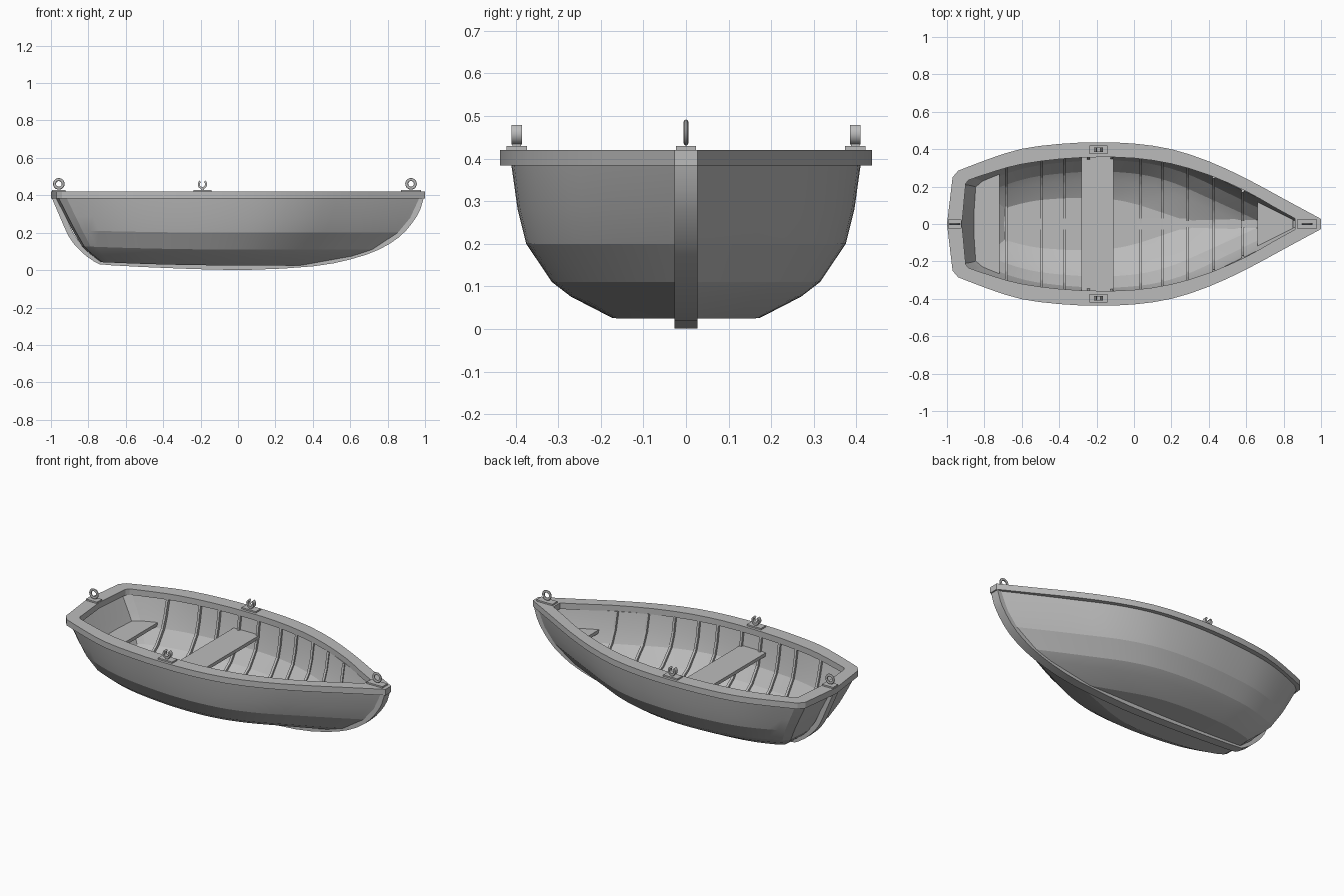
import bpy, bmesh, math
from mathutils import Vector

if "Cube" in bpy.data.objects:
    bpy.data.objects.remove(bpy.data.objects["Cube"])

grey = bpy.data.materials.new("plain_grey")
grey.use_nodes = True
grey.diffuse_color = (0.5, 0.5, 0.5, 1)
grey.node_tree.nodes["Principled BSDF"].inputs["Base Color"].default_value = (0.5, 0.5, 0.5, 1)


def finish(name, bm, angle=25):
    bmesh.ops.recalc_face_normals(bm, faces=bm.faces)
    mesh = bpy.data.meshes.new(name)
    bm.to_mesh(mesh)
    bm.free()
    obj = bpy.data.objects.new(name, mesh)
    bpy.context.collection.objects.link(obj)
    mesh.materials.append(grey)
    bpy.ops.object.select_all(action='DESELECT')
    obj.select_set(True)
    bpy.context.view_layer.objects.active = obj
    bpy.ops.object.shade_smooth_by_angle(angle=math.radians(angle))
    return obj


def bridge(bm, p, q):
    for i in range(len(p)):
        j = (i + 1) % len(p)
        bm.faces.new((p[i], p[j], q[j], q[i]))


def band(name, a, b, offset, closed=False):
    """Solid strip between two matching paths, thickened by an offset."""
    bm = bmesh.new()
    off = Vector(offset)
    rings = []
    for p, q in zip(a, b):
        p, q = Vector(p), Vector(q)
        rings.append([bm.verts.new(v) for v in (p, q, q + off, p + off)])
    for r, s in zip(rings, rings[1:] + rings[:1] if closed else rings[1:]):
        bridge(bm, r, s)
    if not closed:
        bm.faces.new(rings[0])
        bm.faces.new(rings[-1])
    return finish(name, bm)


def smooth(pts, n):
    """Catmull-Rom subdivision of a 2D path."""
    pts = [Vector(p) for p in pts]
    out = []
    for i in range(len(pts) - 1):
        p0, p1, p2 = pts[max(i - 1, 0)], pts[i], pts[i + 1]
        p3 = pts[min(i + 2, len(pts) - 1)]
        for k in range(n):
            t = k / n
            out.append(0.5 * (2 * p1 + (p2 - p0) * t + (2 * p0 - 5 * p1 + 4 * p2 - p3) * t * t
                              + (3 * p1 - p0 - 3 * p2 + p3) * t ** 3))
    return out + [pts[-1]]


# Hull shape: level rows of height, half width, stern end, bow end
LEVELS = [(.025, .175, -.735, .38), (.075, .27, -.80, .64), (.11, .315, -.835, .74),
          (.2, .375, -.885, .87), (.28, .395, -.925, .935), (.386, .41, -.975, .982)]
# Plan shape: fraction of length, fraction of half width
PLAN = [Vector((.008, .57))] + smooth(
    [(.03, .66), (.11, .81), (.19, .91), (.29, .97), (.395, 1), (.5, .985), (.6, .915),
     (.7, .76), (.8, .53), (.91, .27), (1, .05)], 3)
TOP = LEVELS[-1][0]


def level(t, inner):
    i = min(int(t), len(LEVELS) - 2)
    z, w, xs, xb = (p + (q - p) * (t - i) for p, q in zip(LEVELS[i], LEVELS[i + 1]))
    if inner:
        z, w, xs, xb = z + .07 * (TOP - z), w - .035, xs + .04, xb - .07
    return z, w, xs, xb


def rocker(x, z):
    return z + .035 * min(x, 0) ** 2 * (TOP - z) / TOP


def plan_width(u):
    for p, q in zip(PLAN, PLAN[1:]):
        if p.x <= u <= q.x:
            return p.y + (q.y - p.y) * (u - p.x) / (q.x - p.x)
    return 0


def ring(t, inner):
    z, w, xs, xb = level(t, inner)
    side = [(xs + p.x * (xb - xs), w * p.y) for p in PLAN]
    pts = [(xs, 0)] + side + [(x, -y) for x, y in reversed(side)]
    return [(x, y, rocker(x, z)) for x, y in pts]


# Hull: inner and outer skins joined at the rim
bm = bmesh.new()
n = len(LEVELS)
order = [(i, True) for i in range(n)] + [(i, False) for i in reversed(range(n))]
rings = [[bm.verts.new(p) for p in ring(*o)] for o in order]
for r, s in zip(rings, rings[1:]):
    bridge(bm, r, s)
for r in (rings[0], rings[-1]):
    m = len(PLAN)
    bm.faces.new((r[0], r[1], r[-1]))
    for i in range(1, m):
        bm.faces.new((r[i], r[i + 1], r[-i - 1], r[-i]))
finish("hull", bm, 13)

# Gunwale rim
outer = [Vector((-1, 0)), Vector((-.97, .25))] + smooth(
    [(-.94, .285), (-.77, .35), (-.6, .402), (-.4, .428), (-.2, .437), (0, .43), (.2, .4),
     (.4, .335), (.6, .243), (.8, .135), (1, .027)], 2)
inside = [Vector((-.92, 0)), Vector((-.9, .215))] + smooth(
    [(-.885, .235), (-.74, .283), (-.6, .32), (-.4, .347), (-.2, .357), (0, .352), (.2, .322),
     (.4, .262), (.6, .175), (.75, .09), (.86, .03)], 2)


def mirrored(path, z):
    both = list(path) + [Vector((p.x, -p.y)) for p in reversed(path[1:])]
    return [(p.x, p.y, z) for p in both]


band("gunwale", mirrored(outer, .384), mirrored(inside, .384), (0, 0, .036), True)

# Keel, stem and stern post in one strip
keel = smooth([(-.995, .385), (-.95, .28), (-.905, .18), (-.85, .11), (-.765, .043), (-.68, .026),
               (-.3, .008), (.05, .001), (.4, .02), (.6, .057), (.75, .108), (.86, .175),
               (.93, .25), (.975, .325), (.998, .41)], 2)
back = []
for i, p in enumerate(keel):
    d = keel[min(i + 1, len(keel) - 1)] - keel[max(i - 1, 0)]
    back.append(p + Vector((-d.y, d.x)).normalized() * .03)
band("keel", [(p.x, -.027, p.y) for p in keel], [(p.x, -.027, p.y) for p in back], (0, .054, 0))

# Keelson along the inside of the bottom
floor = [(x, rocker(x, level(0, True)[0])) for x in (-.68, -.45, -.2, 0)]
floor += [(level(t / 2, True)[3], level(t / 2, True)[0]) for t in range(7)]
band("keelson", [(x, -.03, z - .015) for x, z in floor], [(x, -.03, z + .006) for x, z in floor],
     (0, .06, 0))


def section(x):
    """Inner hull half section at x, from bottom to top."""
    pts = []
    for k in range(31):
        z, w, xs, xb = level(k * (n - 1) / 30, True)
        y = w * plan_width((x - xs) / (xb - xs))
        if y > .015:
            pts.append(Vector((x, y, rocker(x, z))))
    return pts


# Ribs
for k, x in enumerate((-.69, -.5, -.38, -.25, -.125, .03, .145, .28, .42, .575)):
    half = section(x)
    line = [Vector((x, -p.y, p.z)) for p in reversed(half)] + half
    a, b = [], []
    for i, p in enumerate(line):
        d = line[min(i + 1, len(line) - 1)] - line[max(i - 1, 0)]
        nrm = Vector((0, -d.z, d.y)).normalized()
        a.append(p - nrm * .006)
        b.append(p + nrm * .014)
    band(f"rib_{k + 1}", a, b, (.014, 0, 0))


# Seats fitted to the inner hull
def seat(name, x0, x1, z):
    a = []
    for k in range(7):
        x = x0 + (x1 - x0) * k / 6
        w = min(section(x), key=lambda p: abs(p.z - z)).y + .004
        a.append((x, w, z))
    band(name, a, [(x, -y, h) for x, y, h in a], (0, 0, -.02))


seat("stern_seat", -.855, -.72, .25)
seat("middle_seat", -.28, -.11, .3)
seat("bow_seat", .66, .85, .28)


# Deck fittings
def plate(name, x, y, hx, hy):
    band(name, [(x - hx, y - hy, .418), (x + hx, y - hy, .418)],
         [(x - hx, y + hy, .418), (x + hx, y + hy, .418)], (0, 0, .011))


for end, x, hx in (("stern", -.958, .037), ("bow", .925, .053)):
    plate(end + "_ring_plate", x, 0, hx, .024)
    bpy.ops.mesh.primitive_torus_add(major_radius=.023, minor_radius=.008, major_segments=24,
                                     minor_segments=10, location=(x, 0, .461),
                                     rotation=(math.pi / 2, 0, 0))
    eye = bpy.context.object
    eye.name = end + "_mooring_ring"
    eye.scale.z = .7
    eye.data.materials.append(grey)
    bpy.ops.object.shade_smooth_by_angle()

for side, y in (("left", .397), ("right", -.397)):
    plate(side + "_oarlock_plate", -.19, y, .047, .024)
    angles = [math.radians(125 + 290 * k / 16) for k in range(17)]
    arcs = [[(-.19 + r * math.cos(t), y - .012, .458 + r * math.sin(t)) for t in angles]
            for r in (.014, .025)]
    band(side + "_oarlock", *arcs, (0, .024, 0))
    band(side + "_oarlock_post", [(-.198, y - .01, .425), (-.198, y - .01, .442)],
         [(-.182, y - .01, .425), (-.182, y - .01, .442)], (0, .02, 0))
